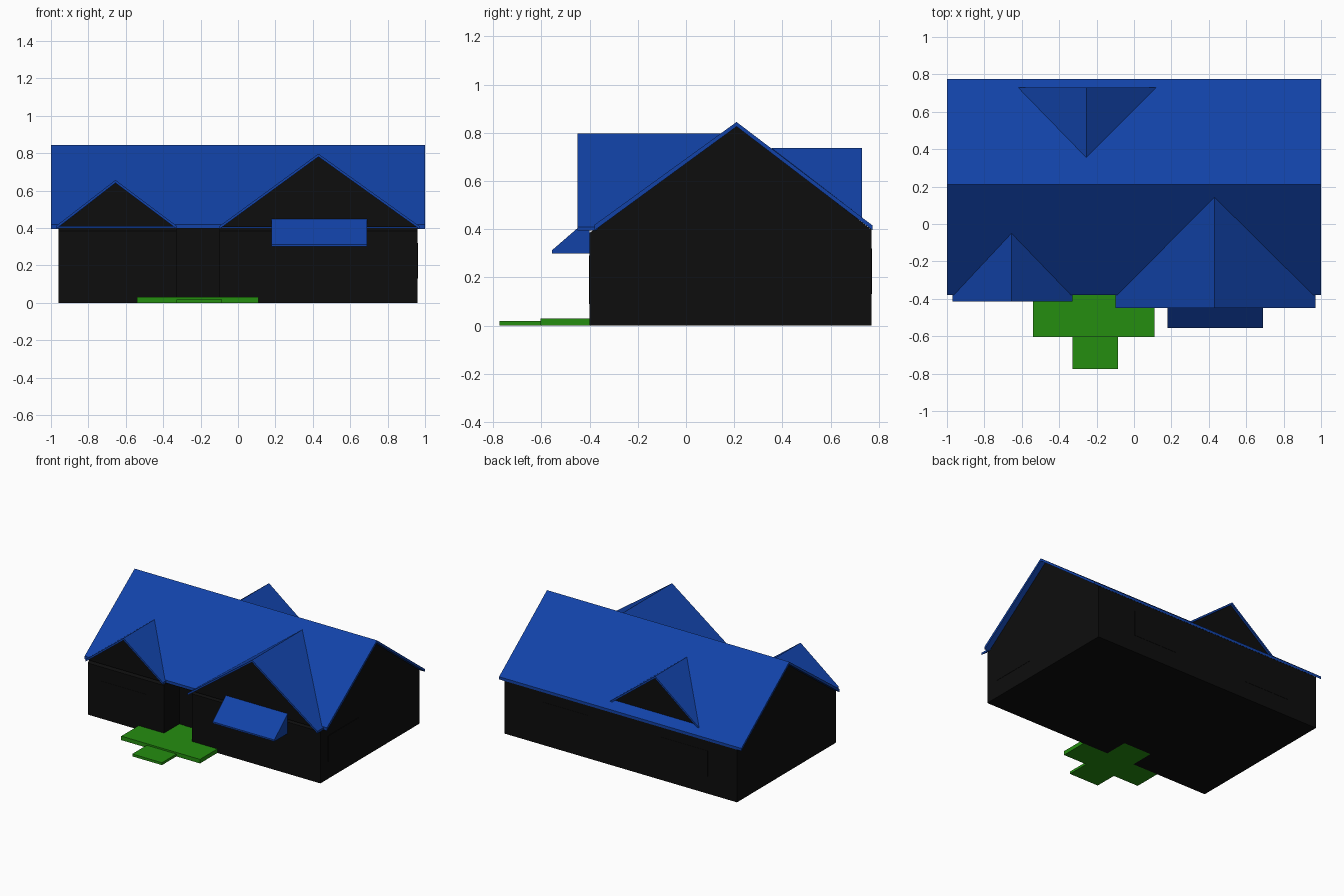
import bpy, bmesh
from mathutils import Vector

if "Cube" in bpy.data.objects:
    bpy.data.objects.remove(bpy.data.objects["Cube"])


def material(name, color):
    m = bpy.data.materials.new(name)
    m.diffuse_color = color
    m.use_nodes = True
    m.node_tree.nodes["Principled BSDF"].inputs["Base Color"].default_value = m.diffuse_color
    return m


BLACK = material("wall_black", (0.004, 0.004, 0.004, 1))
BLUE = material("roof_blue", (0.006, 0.055, 0.39, 1))
GREEN = material("porch_green", (0.018, 0.27, 0.005, 1))


def extrude(name, points, direction, mat):
    """Closed solid from a flat polygon pushed along a direction."""
    bm = bmesh.new()
    face = bm.faces.new([bm.verts.new(p) for p in points])
    out = bmesh.ops.extrude_face_region(bm, geom=[face], use_keep_orig=True)
    moved = [g for g in out["geom"] if isinstance(g, bmesh.types.BMVert)]
    bmesh.ops.translate(bm, verts=moved, vec=Vector(direction))
    bmesh.ops.recalc_face_normals(bm, faces=bm.faces)
    mesh = bpy.data.meshes.new(name)
    bm.to_mesh(mesh)
    bm.free()
    mesh.materials.append(mat)
    ob = bpy.data.objects.new(name, mesh)
    bpy.context.collection.objects.link(ob)
    return ob


def box(name, x0, x1, y0, y1, z0, z1, mat):
    base = [(x0, y0, z0), (x1, y0, z0), (x1, y1, z0), (x0, y1, z0)]
    return extrude(name, base, (0, 0, z1 - z0), mat)


def house_section(name, x0, x1, y0, z0):
    """Slice of the house body, with the pitched top under the main roof."""
    prof = [(y0, 0), (0.77, 0), (0.77, 0.398), (0.21, 0.828), (y0, z0)]
    extrude(name, [(x0, y, z) for y, z in prof], (x1 - x0, 0, 0), BLACK)


def gable(name, x, z, half_left, half_right, z_eave, y_edge, y_valley, y_ridge, y_wall, depth):
    """Cross gable: triangular wall plus two thin slopes meeting the main roof."""
    t = 0.016
    wall = [(x - half_left + 0.015, y_wall, z_eave - 0.005),
            (x + half_right - 0.015, y_wall, z_eave - 0.005), (x, y_wall, z - t)]
    extrude(name + "_wall", wall, (0, depth, 0), BLACK)
    for side, dx in (("left", -half_left), ("right", half_right)):
        pts = [(x + dx, y_edge, z_eave), (x, y_edge, z), (x, y_ridge, z)]
        if y_valley != y_edge:
            pts.append((x + dx, y_valley, z_eave))
        extrude(f"{name}_roof_{side}", pts, (0, 0, -t), BLUE)


# House body, with the entrance recess between the two front wings
house_section("left_wing", -0.96, -0.33, -0.40, 0.385)
house_section("entrance_section", -0.33, -0.10, -0.22, 0.51)
house_section("right_wing", -0.10, 0.96, -0.40, 0.385)
box("recess_ceiling", -0.33, -0.10, -0.38, -0.22, 0.395, 0.40, BLACK)

# Main roof: one bent slab
roof = [(-0.38, 0.418), (0.21, 0.845), (0.775, 0.415),
        (0.775, 0.395), (0.21, 0.826), (-0.38, 0.395)]
extrude("main_roof", [(-1, y, z) for y, z in roof], (2, 0, 0), BLUE)

# Front gables and rear dormer
gable("left_gable", -0.655, 0.657, 0.315, 0.325, 0.413, -0.415, -0.38, -0.04, -0.40, 0.2)
gable("right_gable", 0.43, 0.797, 0.53, 0.54, 0.41, -0.45, -0.375, 0.15, -0.40, 0.3)
gable("rear_dormer", -0.255, 0.737, 0.365, 0.375, 0.449, 0.73, 0.73, 0.355, 0.715, -0.2)

# Window awning
awning = [(-0.557, 0.30), (-0.557, 0.312), (-0.40, 0.448), (-0.40, 0.30)]
extrude("window_awning", [(0.18, y, z) for y, z in awning], (0.51, 0, 0), BLUE)

# Porch: deck, front step and recess floor
box("porch_deck", -0.54, 0.11, -0.605, -0.40, 0, 0.03, GREEN)
box("recess_floor", -0.33, -0.10, -0.40, -0.22, 0, 0.03, GREEN)
box("front_step", -0.33, -0.085, -0.775, -0.605, 0, 0.018, GREEN)

# Shallow window panels and the door
for name, x0, x1, y, z0, z1 in (
        ("front_left_window", -0.85, -0.47, -0.402, 0.09, 0.28),
        ("front_right_window", 0.20, 0.67, -0.402, 0.09, 0.29),
        ("back_window_a", 0.27, 0.64, 0.768, 0.13, 0.32),
        ("back_window_b", -0.72, -0.33, 0.768, 0.13, 0.32),
        ("front_door", -0.28, -0.15, -0.222, 0.03, 0.32)):
    box(name, x0, x1, y, y + 0.004, z0, z1, BLACK)
box("side_window", 0.958, 0.962, -0.31, 0.055, 0.13, 0.32, BLACK)
